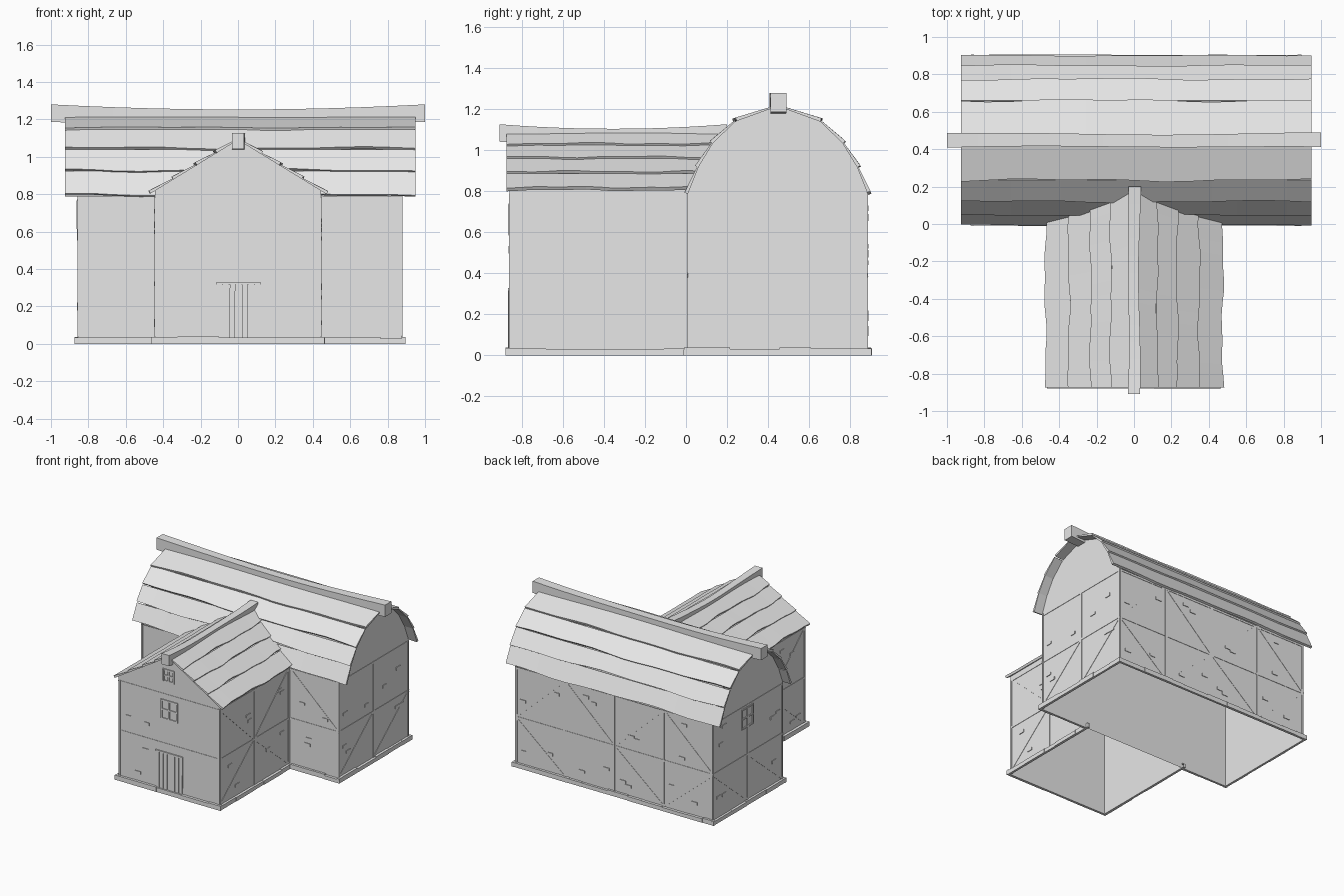
import bpy, bmesh, math, random
from mathutils import Vector

if "Cube" in bpy.data.objects:
    bpy.data.objects.remove(bpy.data.objects["Cube"])

random.seed(4)
grey = bpy.data.materials.new("plain grey")
grey.diffuse_color = (0.8, 0.8, 0.8, 1)
grey.use_nodes = True
grey.node_tree.nodes["Principled BSDF"].inputs["Base Color"].default_value = grey.diffuse_color


def finish(name, bm, recalc=True):
    if recalc:
        bmesh.ops.recalc_face_normals(bm, faces=bm.faces[:])
    me = bpy.data.meshes.new(name)
    bm.to_mesh(me)
    bm.free()
    me.materials.append(grey)
    bpy.context.collection.objects.link(bpy.data.objects.new(name, me))


def face(bm, pts):
    bm.faces.new([bm.verts.new(p) for p in pts])


def loft(bm, rings):
    """Closed solid through a row of equal sections."""
    rows = [[bm.verts.new(p) for p in r] for r in rings]
    n = len(rows[0])
    for a, b in zip(rows, rows[1:]):
        for i in range(n):
            bm.faces.new((a[i], a[(i + 1) % n], b[(i + 1) % n], b[i]))
    bm.faces.new(rows[0])
    bm.faces.new(rows[-1])


# Walls are (start, direction, length, outward normal)
X0, X1, Y0, Y1, MID = -0.855, 0.875, 0.01, 0.885, 0.4475
WX, WY = 0.443, -0.86
EAVE = 0.79


def wall(x, y, ux, uy, length):
    return Vector((x, y, 0)), Vector((ux, uy, 0)), length, Vector((uy, -ux, 0))


W = {
    "main_front": wall(X0, Y0, 1, 0, X1 - X0),
    "main_right": wall(X1, Y0, 0, 1, Y1 - Y0),
    "main_back": wall(X1, Y1, -1, 0, X1 - X0),
    "main_left": wall(X0, Y1, 0, -1, Y1 - Y0),
    "wing_front": wall(-WX, WY, 1, 0, 2 * WX),
    "wing_right": wall(WX, WY, 0, 1, Y0 - WY),
    "wing_left": wall(-WX, Y0, 0, -1, Y0 - WY),
}


def at(w, a, z, d=0.0):
    return w[0] + w[1] * a + w[3] * d + Vector((0, 0, z))


# Roof half profile of the main house, from eave to ridge (y, z)
PROFILE = [(0.01, 0.79), (0.062, 0.92), (0.132, 1.035), (0.24, 1.14), (MID, 1.215)]
ARCH = PROFILE + [(2 * MID - y, z) for y, z in PROFILE[-2::-1]]

# Main shell: four walls, the end walls carry the arch, open underneath
bm = bmesh.new()
for k in ("main_front", "main_back"):
    w = W[k]
    face(bm, [at(w, 0, 0), at(w, w[2], 0), at(w, w[2], EAVE), at(w, 0, EAVE)])
right = [(X1, Y0, 0), (X1, Y1, 0)] + [(X1, y, z) for y, z in reversed(ARCH)]
face(bm, right)
face(bm, [(X0, y, z) for x, y, z in reversed(right)])
finish("main_walls", bm, False)

# Wing shell
WE, WR = 0.82, 1.09
bm = bmesh.new()
for k in ("wing_right", "wing_left"):
    w = W[k]
    face(bm, [at(w, 0, 0), at(w, w[2], 0), at(w, w[2], WE), at(w, 0, WE)])
w = W["wing_front"]
face(bm, [at(w, 0, 0), at(w, 2 * WX, 0), at(w, 2 * WX, WE), at(w, WX, WR), at(w, 0, WE)])
finish("wing_walls", bm, False)


# Roof boards: overlapping wavy strips with a thick lower edge
def board(bm, place, lo, hi, start, ends, steps=14):
    lo, hi = Vector(lo), Vector(hi)
    along = (hi - lo).normalized()
    n = Vector((-along.y, along.x))
    if n.y < 0:
        n = -n
    ph, ph2 = random.uniform(0, 6), random.uniform(0, 6)
    rings = []
    for i in range(steps + 1):
        u = i / steps
        wob = 0.006 * math.sin(u * 9 + ph) + 0.004 * math.sin(u * 21 + ph2)
        low = lo + along * wob
        a, b = (start + (e - start) * u for e in ends)
        rings.append([place(a, low), place(a, low + n * 0.018),
                      place(b, hi + n * 0.007), place(b, hi)])
    loft(bm, rings)


bm = bmesh.new()
for s in (1, -1):
    pts = [(MID + s * (y - MID), z) for y, z in PROFILE]
    for lo, hi in zip(pts, pts[1:]):
        board(bm, lambda a, p: (a, p.x, p.y), lo, hi, -0.925, (0.95, 0.95))
finish("main_roof_boards", bm)


def main_roof_y(z):
    """Where the wing roof runs into the main roof."""
    for (ya, za), (yb, zb) in zip(PROFILE, PROFILE[1:]):
        if z <= zb:
            return ya + (yb - ya) * (z - za) / (zb - za)
    return MID


bm = bmesh.new()
for s in (1, -1):
    pts = [(s * 0.465 * (1 - t), 0.805 + 0.285 * t) for t in (0, 0.27, 0.52, 0.75, 1)]
    for lo, hi in zip(pts, pts[1:]):
        board(bm, lambda a, p: (p.x, a, p.y), lo, hi, -0.875,
              (main_roof_y(lo[1]) + 0.01, main_roof_y(hi[1]) + 0.01))
finish("wing_roof_boards", bm)


# Sagging ridge beams
def ridge(name, place, a0, a1, half, top, sag, depth):
    bm = bmesh.new()
    rings = []
    for i in range(13):
        u = i / 12
        z = top - sag * (1 - (2 * u - 1) ** 2)
        h = half * (1 - 0.15 * math.sin(u * math.pi))
        c = 0.004 * math.sin(u * 8)
        rings.append([place(a0 + (a1 - a0) * u, c + sx * h, z - sz * depth)
                      for sx, sz in ((-1, 0), (1, 0), (1, 1), (-1, 1))])
    loft(bm, rings)
    finish(name, bm)


ridge("main_ridge_beam", lambda a, c, z: (a, MID + c, z), -1, 1, 0.039, 1.28, 0.027, 0.093)
ridge("wing_ridge_beam", lambda a, c, z: (c, a, z), -0.91, 0.2, 0.033, 1.127, 0.022, 0.085)


# Plates on walls: a bar between two points, open at the back
def bar(bm, w, a0, z0, a1, z1, width, depth):
    d = Vector((a1 - a0, z1 - z0)).normalized() * width / 2
    q = [(a0 + d.y, z0 - d.x), (a1 + d.y, z1 - d.x), (a1 - d.y, z1 + d.x), (a0 - d.y, z0 + d.x)]
    b = [bm.verts.new(at(w, a, z, 0)) for a, z in q]
    t = [bm.verts.new(at(w, a, z, depth)) for a, z in q]
    bm.faces.new(t)
    for i in range(4):
        j = (i + 1) % 4
        bm.faces.new((b[i], b[j], t[j], t[i]))


# Timber framing and scattered bricks
RAIL, TW = 0.39, 0.016
FRAMES = {  # panel count, diagonals of upper and lower row
    "main_front": (4, "/  \\", "\\  /"), "main_right": (2, "  ", "//"),
    "main_back": (4, "/\\/\\", "\\/\\/"), "main_left": (2, "  ", "\\\\"),
    "wing_front": (1, " ", " "), "wing_right": (2, "\\/", "/\\"),
    "wing_left": (2, "\\/", "/\\"),
}
timber, bricks = bmesh.new(), bmesh.new()
for k, (n, upper, lower) in FRAMES.items():
    w = W[k]
    L = w[2]
    for z in (RAIL, EAVE - 0.01):
        bar(timber, w, 0, z, L, z, TW, 0.003)
    for i in range(n + 1):
        a = min(max(L * i / n, TW / 2), L - TW / 2)
        if k != "main_front" or i in (0, n):
            bar(timber, w, a, 0.03, a, EAVE, TW, 0.004)
    for row, za, zb in ((upper, RAIL, EAVE), (lower, 0.03, RAIL)):
        for i, c in enumerate(row):
            a, b = L * i / n, L * (i + 1) / n
            if c == "/":
                bar(timber, w, a, za, b, zb, TW, 0.0025)
            elif c == "\\":
                bar(timber, w, a, zb, b, za, TW, 0.0025)
            for _ in range(2):
                x, z = random.uniform(a + 0.06, b - 0.06), random.uniform(za + 0.06, zb - 0.06)
                centre = abs(x - L / 2) < 0.17
                if not (centre and k in ("wing_front", "main_left")):
                    bar(bricks, w, x - 0.025, z, x + 0.025, z, 0.022, 0.005)
finish("timber_framing", timber)
finish("loose_bricks", bricks)

# Foundation stones
bm = bmesh.new()
for k, w in W.items():
    spans = [(-0.02, w[2] + 0.02)]
    if k == "main_front":
        spans = [(-0.02, -WX - X0), (WX - X0, w[2] + 0.02)]
    for a, end in spans:
        while a < end - 0.01:
            b = a + random.uniform(0.1, 0.26)
            if end - b < 0.08:
                b = end
            h = random.uniform(0.028, 0.038)
            bar(bm, w, a, h / 2, b, h / 2, h, random.uniform(0.017, 0.022))
            a = b
finish("foundation_stones", bm)


# Windows: frame with crossing bars
def window(name, w, a, z, width, height):
    bm = bmesh.new()
    for i in (-1, 0, 1):
        bar(bm, w, a + i * width / 2, z - height / 2, a + i * width / 2, z + height / 2, 0.012, 0.008)
        bar(bm, w, a - width / 2 - 0.006, z + i * height / 2,
            a + width / 2 + 0.006, z + i * height / 2, 0.012, 0.007)
    finish(name, bm)


window("lower_window", W["wing_front"], WX + 0.002, 0.662, 0.135, 0.145)
window("attic_window", W["wing_front"], WX - 0.005, 0.935, 0.088, 0.09)
window("side_window", W["main_left"], 0.43, 0.69, 0.135, 0.15)

# Plank door
bm = bmesh.new()
for i in range(7):
    a = WX - 0.098 + i * 0.0335
    bar(bm, W["wing_front"], a, 0.01, a + random.uniform(-0.002, 0.002), 0.318,
        0.0295, random.uniform(0.006, 0.009))
bar(bm, W["wing_front"], WX - 0.117, 0.322, WX + 0.122, 0.322, 0.012, 0.0095)
finish("plank_door", bm)
